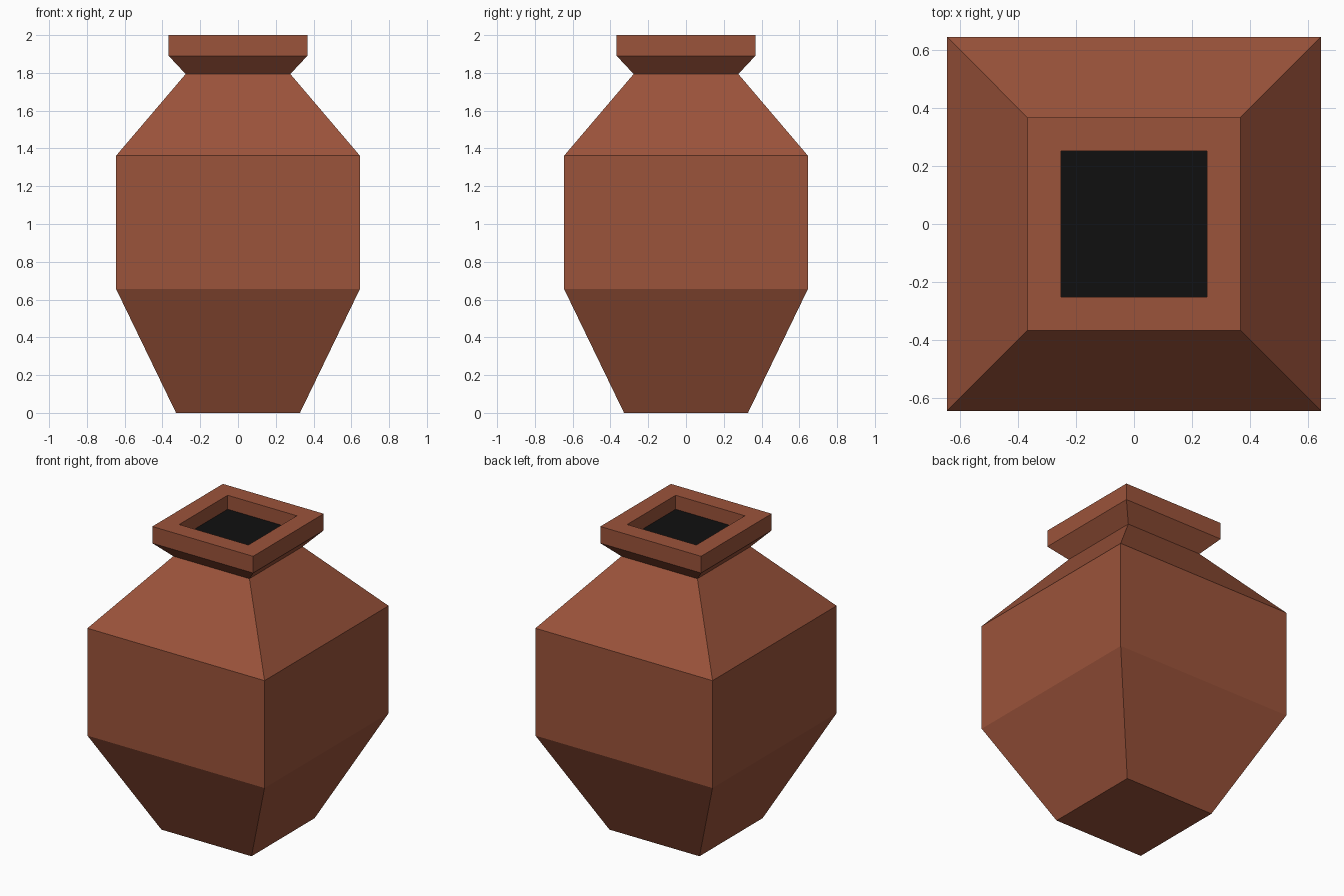
import bpy, bmesh

if "Cube" in bpy.data.objects:
    bpy.data.objects.remove(bpy.data.objects["Cube"])


def material(name, rgb):
    m = bpy.data.materials.new(name)
    m.diffuse_color = (*rgb, 1)
    m.use_nodes = True
    m.node_tree.nodes["Principled BSDF"].inputs["Base Color"].default_value = m.diffuse_color
    return m


def square_lathe(name, profile, mat, cap_start=False):
    """Stack square rings of (half width, height) and bridge them."""
    bm = bmesh.new()
    rings = [[bm.verts.new((sx * w, sy * w, z))
              for sx, sy in ((-1, -1), (1, -1), (1, 1), (-1, 1))]
             for w, z in profile]
    for a, b in zip(rings, rings[1:]):
        for i in range(4):
            j = (i + 1) % 4
            bm.faces.new((a[i], a[j], b[j], b[i]))
    if cap_start:
        bm.faces.new(rings[0][::-1])
    mesh = bpy.data.meshes.new(name)
    bm.to_mesh(mesh)
    bm.free()
    mesh.materials.append(mat)
    obj = bpy.data.objects.new(name, mesh)
    bpy.context.collection.objects.link(obj)
    return obj


clay = material("terracotta", (0.33, 0.087, 0.043))
dark = material("dark_inside", (0.005, 0.005, 0.005))

MOUTH, MOUTH_Z = 0.252, 1.908

# Vase: foot, belly, shoulder, neck, flared rim and inner lip
square_lathe("vase_body", [
    (0.328, 0), (0.645, 0.655), (0.645, 1.362), (0.277, 1.794),
    (0.367, 1.89), (0.367, 2.0), (MOUTH, 2.0), (MOUTH, MOUTH_Z)],
    clay, cap_start=True)

# Dark opening: flat square closing the mouth below the lip
bpy.ops.mesh.primitive_plane_add(size=2 * MOUTH, location=(0, 0, MOUTH_Z))
opening = bpy.context.object
opening.name = "dark_opening"
opening.data.materials.append(dark)
